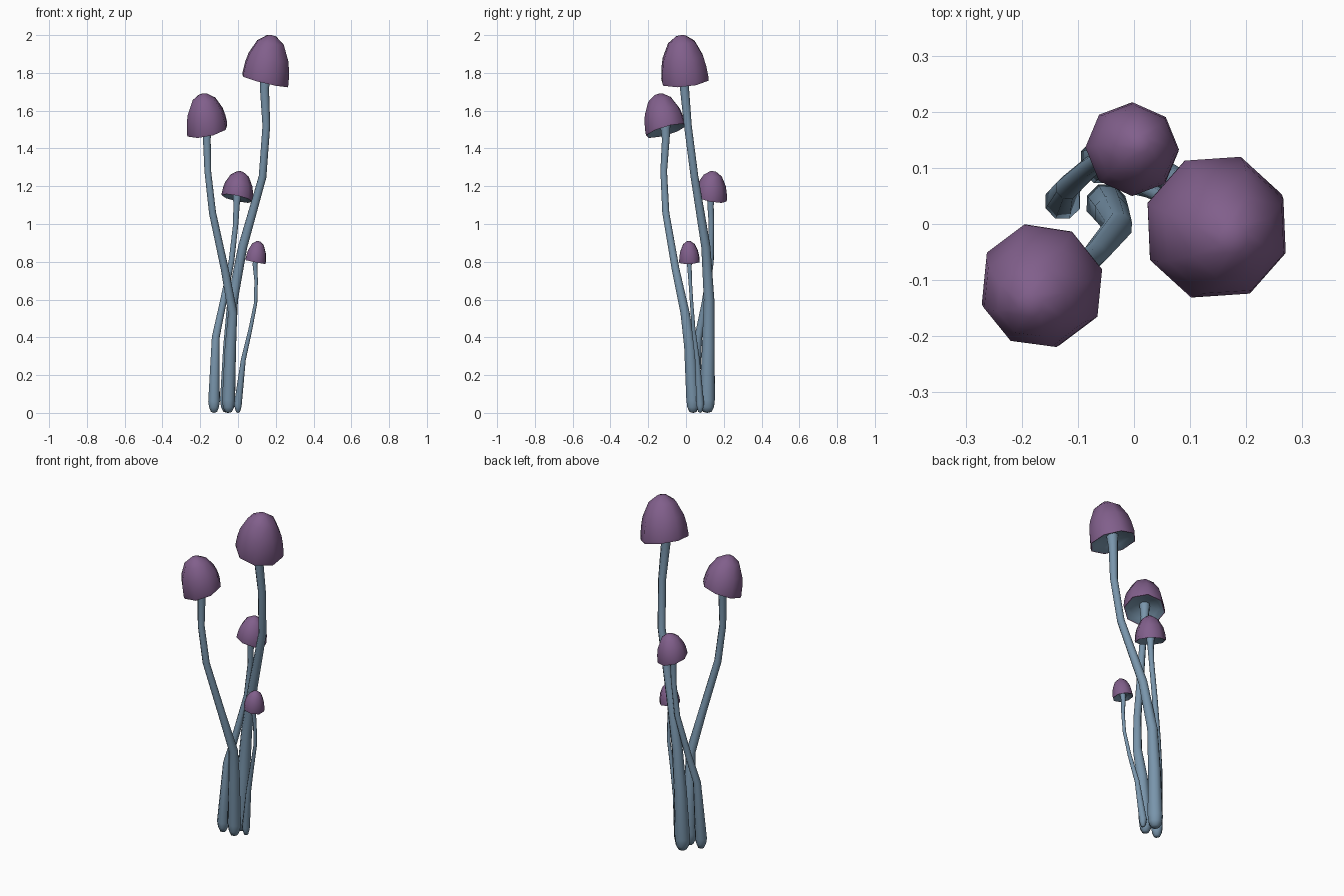
import bpy, bmesh, math
from mathutils import Vector

if "Cube" in bpy.data.objects:
    bpy.data.objects.remove(bpy.data.objects["Cube"])

SIDES = 8


def material(name, rgb):
    m = bpy.data.materials.new(name)
    m.diffuse_color = (*rgb, 1)
    m.use_nodes = True
    m.node_tree.nodes["Principled BSDF"].inputs["Base Color"].default_value = m.diffuse_color
    return m


PURPLE = material("cap_purple", (0.22, 0.115, 0.26))
BLUE = material("stem_blue", (0.19, 0.30, 0.41))


def loft(name, rings, mats, mat_of, sharp=35):
    """Skin a list of (centre, normal, radius, twist); radius 0 makes a pole."""
    bm = bmesh.new()
    loops = []
    for c, n, r, twist in rings:
        n = n.normalized()
        if r == 0:
            loops.append([bm.verts.new(c)] * SIDES)
            continue
        u = (Vector((1, 0, 0)) - n * n.x).normalized()
        v = n.cross(u)
        angles = [math.radians(twist + 360 * i / SIDES) for i in range(SIDES)]
        loops.append([bm.verts.new(c + r * (u * math.cos(a) + v * math.sin(a))) for a in angles])
    for k, (a, b) in enumerate(zip(loops, loops[1:])):
        for i in range(SIDES):
            j = (i + 1) % SIDES
            face = bm.faces.new(list(dict.fromkeys((a[i], a[j], b[j], b[i]))))
            face.material_index = mat_of(k)
    bmesh.ops.recalc_face_normals(bm, faces=bm.faces)
    mesh = bpy.data.meshes.new(name)
    bm.to_mesh(mesh)
    bm.free()
    for m in mats:
        mesh.materials.append(m)
    ob = bpy.data.objects.new(name, mesh)
    bpy.context.collection.objects.link(ob)
    bpy.ops.object.select_all(action='DESELECT')
    ob.select_set(True)
    bpy.context.view_layer.objects.active = ob
    bpy.ops.object.shade_smooth_by_angle(angle=math.radians(sharp))


# Cap section as (radius, height) fractions: gills first, then lip and dome
CAP = [(0, 0.16), (0.3, 0.13), (0.7, 0.06), (0.94, -0.03), (0.985, -0.035), (1, 0.03),
       (0.95, 0.28), (0.86, 0.5), (0.57, 0.83), (0.2, 0.98), (0, 1)]


def cap(name, centre, apex, normal, r, twist):
    c, lean, n = Vector(centre), Vector(apex) - Vector(centre), Vector(normal)
    rings = []
    for fr, h in CAP:
        # rings tilt at the rim and level out with the leaning dome
        rings.append((c + lean * h, n.lerp(lean.normalized(), max(0, h)), fr * r, twist))
    loft(name, rings, [BLUE, PURPLE], lambda k: 0 if k < 3 else 1, 50)


def stem(name, pts):
    """pts are (x, y, z, radius) from the ground up; the foot is rounded."""
    P = [Vector(p[:3]) for p in pts]
    R = [p[3] for p in pts]
    up = Vector((0, 0, 1))
    foot = P[0]
    rings = [(foot, up, 0, 0),
             (foot + up * 0.005, up, R[0] * 0.55, 22),
             (foot + up * 0.03, up, R[0] * 0.9, 22)]
    for i in range(1, len(P)):
        t = (P[min(i + 1, len(P) - 1)] - P[i]).normalized() + (P[i] - P[i - 1]).normalized()
        rings.append((P[i], t, R[i], 22))
    rings.append((P[-1] + up * 0.005, up, 0, 0))
    loft(name, rings, [BLUE], lambda k: 0, 60)


cap("tall_cap", (0.145, -0.005, 1.765), (0.178, -0.027, 2.0), (0.24, -0.1, 1), 0.133, 25)
cap("left_cap", (-0.163, -0.107, 1.5), (-0.186, -0.145, 1.69), (-0.22, -0.29, 1), 0.114, 17)
cap("middle_cap", (-0.004, 0.133, 1.14), (0.012, 0.143, 1.28), (0.22, 0.19, 1), 0.085, 0)
cap("small_cap", (0.093, 0.018, 0.803), (0.108, 0.014, 0.91), (0.2, -0.04, 1), 0.058, 20)

stem("tall_stem", [(-0.055, 0.113, 0, 0.042), (-0.055, 0.113, 0.07, 0.043),
                   (-0.045, 0.118, 0.35, 0.036), (-0.028, 0.122, 0.6, 0.03),
                   (0.025, 0.105, 0.88, 0.026), (0.13, 0.045, 1.25, 0.022),
                   (0.15, 0.01, 1.52, 0.022), (0.14, -0.008, 1.72, 0.026),
                   (0.147, -0.008, 1.8, 0.034)])
stem("left_stem", [(-0.05, 0.036, 0, 0.035), (-0.05, 0.036, 0.07, 0.037),
                   (-0.04, 0.02, 0.35, 0.032), (-0.028, -0.005, 0.53, 0.026),
                   (-0.07, -0.055, 0.76, 0.022), (-0.135, -0.107, 1.06, 0.02),
                   (-0.16, -0.118, 1.28, 0.019), (-0.165, -0.107, 1.45, 0.022),
                   (-0.167, -0.11, 1.53, 0.03)])
stem("middle_stem", [(-0.127, 0.04, 0, 0.031), (-0.127, 0.04, 0.06, 0.033),
                     (-0.118, 0.065, 0.4, 0.022), (-0.08, 0.1, 0.58, 0.019),
                     (-0.035, 0.132, 0.8, 0.016), (-0.012, 0.134, 1.0, 0.015),
                     (-0.008, 0.13, 1.1, 0.018), (-0.004, 0.133, 1.16, 0.024)])
stem("small_stem", [(0, 0.075, 0, 0.021), (0, 0.075, 0.05, 0.022),
                    (0.028, 0.06, 0.28, 0.014), (0.065, 0.04, 0.44, 0.011),
                    (0.093, 0.03, 0.58, 0.0095), (0.096, 0.022, 0.7, 0.01),
                    (0.09, 0.018, 0.78, 0.013), (0.094, 0.018, 0.815, 0.017)])
